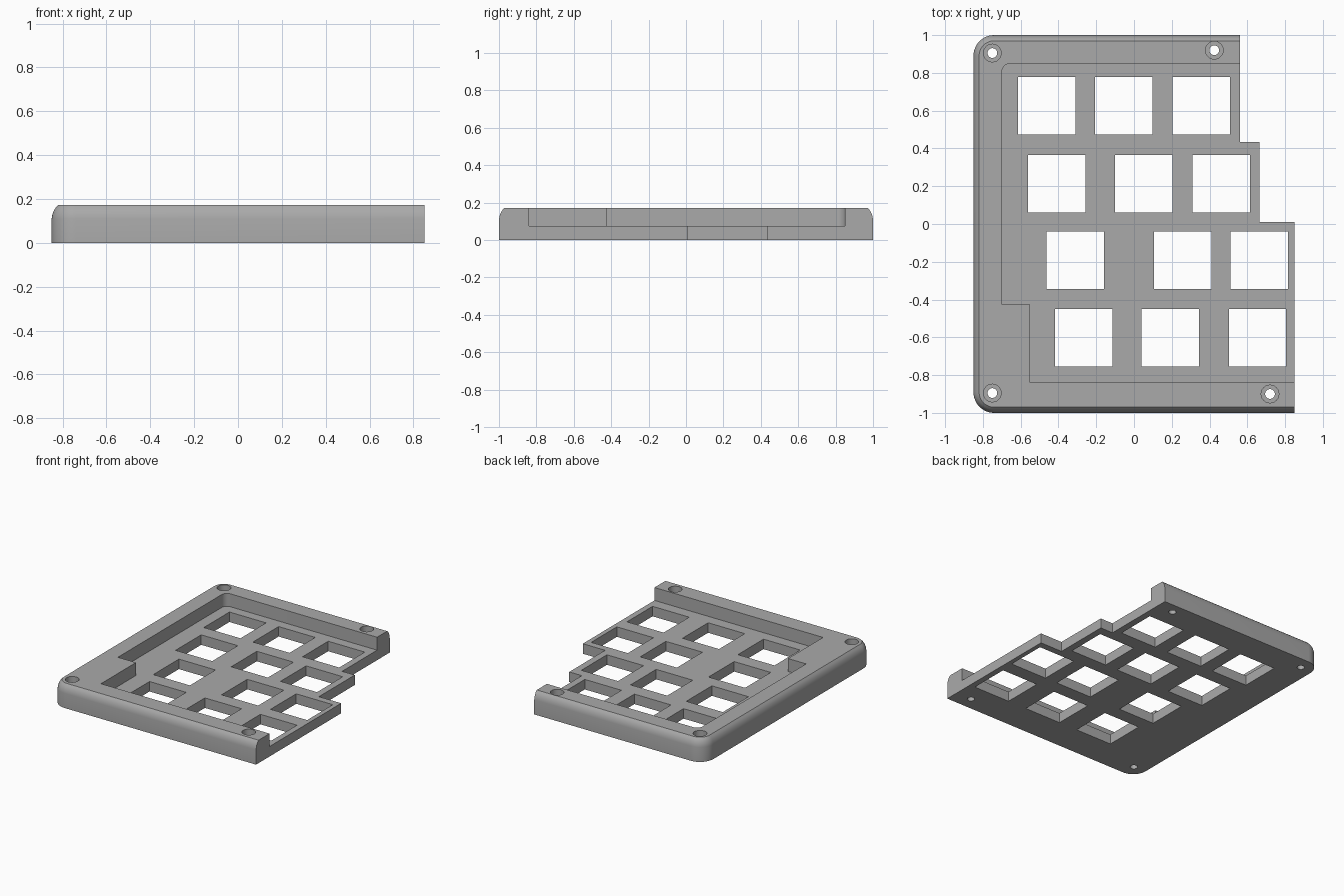
import bpy, bmesh, math

if "Cube" in bpy.data.objects:
    bpy.data.objects.remove(bpy.data.objects["Cube"], do_unlink=True)

HEIGHT, FLOOR, RADIUS = 0.172, 0.075, 0.11

grey = bpy.data.materials.new("plain grey")
grey.use_nodes = True
grey.diffuse_color = (0.4, 0.4, 0.4, 1)
grey.node_tree.nodes["Principled BSDF"].inputs["Base Color"].default_value = (0.4, 0.4, 0.4, 1)


def loft(bm, rings):
    """Skin a closed solid through rings of 3D points."""
    loops = [[bm.verts.new(p) for p in ring] for ring in rings]
    for a, b in zip(loops, loops[1:]):
        for i in range(len(a)):
            j = (i + 1) % len(a)
            bm.faces.new((a[i], a[j], b[j], b[i]))
    bm.faces.new(loops[0][::-1])
    bm.faces.new(loops[-1])


def arc(cx, cy, r, start, end, n):
    angles = [math.radians(start + (end - start) * i / n) for i in range(n + 1)]
    return [(cx + r * math.cos(a), cy + r * math.sin(a)) for a in angles]


def at_height(points, z):
    return [(x, y, z) for x, y in points]


def make_object(name, bm):
    bmesh.ops.recalc_face_normals(bm, faces=bm.faces)
    mesh = bpy.data.meshes.new(name)
    bm.to_mesh(mesh)
    bm.free()
    mesh.materials.append(grey)
    obj = bpy.data.objects.new(name, mesh)
    bpy.context.collection.objects.link(obj)
    return obj


def cut(target, cutter):
    mod = target.modifiers.new("cut", "BOOLEAN")
    mod.operation = "DIFFERENCE"
    mod.solver = "EXACT"
    mod.object = cutter
    bpy.context.view_layer.objects.active = target
    bpy.ops.object.modifier_apply(modifier=mod.name)
    bpy.data.objects.remove(cutter, do_unlink=True)


# Case body: stepped right side, rounded left corners, softened top rim
def outline(inset):
    cx, cy, r = -0.85 + RADIUS, 1 - RADIUS, RADIUS - inset
    steps = [(0.85, inset - 1), (0.85, 0.01), (0.665, 0.01),
             (0.665, 0.435), (0.56, 0.435), (0.56, 1 - inset)]
    return steps + arc(cx, cy, r, 90, 180, 12) + arc(cx, -cy, r, 180, 270, 12)


rim = [(0, 0), (0, 0.11), (0.003, 0.128), (0.009, 0.145), (0.018, 0.16), (0.03, HEIGHT)]
bm = bmesh.new()
loft(bm, [at_height(outline(inset), z) for inset, z in rim])
case = make_object("keyboard_case", bm)

# Tray recess, open to the right
tray = [(1, -0.84), (1, 0.85)] + arc(-0.655, 0.805, 0.045, 90, 180, 6)
tray += [(-0.7, -0.425), (-0.55, -0.425), (-0.55, -0.84)]
bm = bmesh.new()
loft(bm, [at_height(tray, FLOOR), at_height(tray, 0.4)])
cut(case, make_object("tray_cutter", bm))

# Square key openings, row by row
rows = {0.625: (-0.463, -0.055, 0.357), 0.214: (-0.41, 0.052, 0.461),
        -0.193: (-0.31, 0.257, 0.664), -0.603: (-0.267, 0.193, 0.654)}
half = 0.152
bm = bmesh.new()
for y, columns in rows.items():
    for x in columns:
        square = [(x - half, y - half), (x + half, y - half),
                  (x + half, y + half), (x - half, y + half)]
        loft(bm, [at_height(square, -0.1), at_height(square, 0.3)])
cut(case, make_object("key_cutter", bm))

# Counterbored screw holes
bm = bmesh.new()
for x, y in [(-0.75, 0.905), (0.425, 0.92), (0.72, -0.9), (-0.75, -0.895)]:
    loft(bm, [at_height(arc(x, y, r, 0, 345, 23), z)
              for r, z in [(0.026, -0.1), (0.026, 0.1), (0.047, 0.1), (0.047, 0.3)]])
cut(case, make_object("screw_cutter", bm))

# Smooth the rounded edges only
bpy.ops.object.select_all(action="DESELECT")
case.select_set(True)
bpy.context.view_layer.objects.active = case
bpy.ops.object.shade_smooth_by_angle(angle=math.radians(30))
